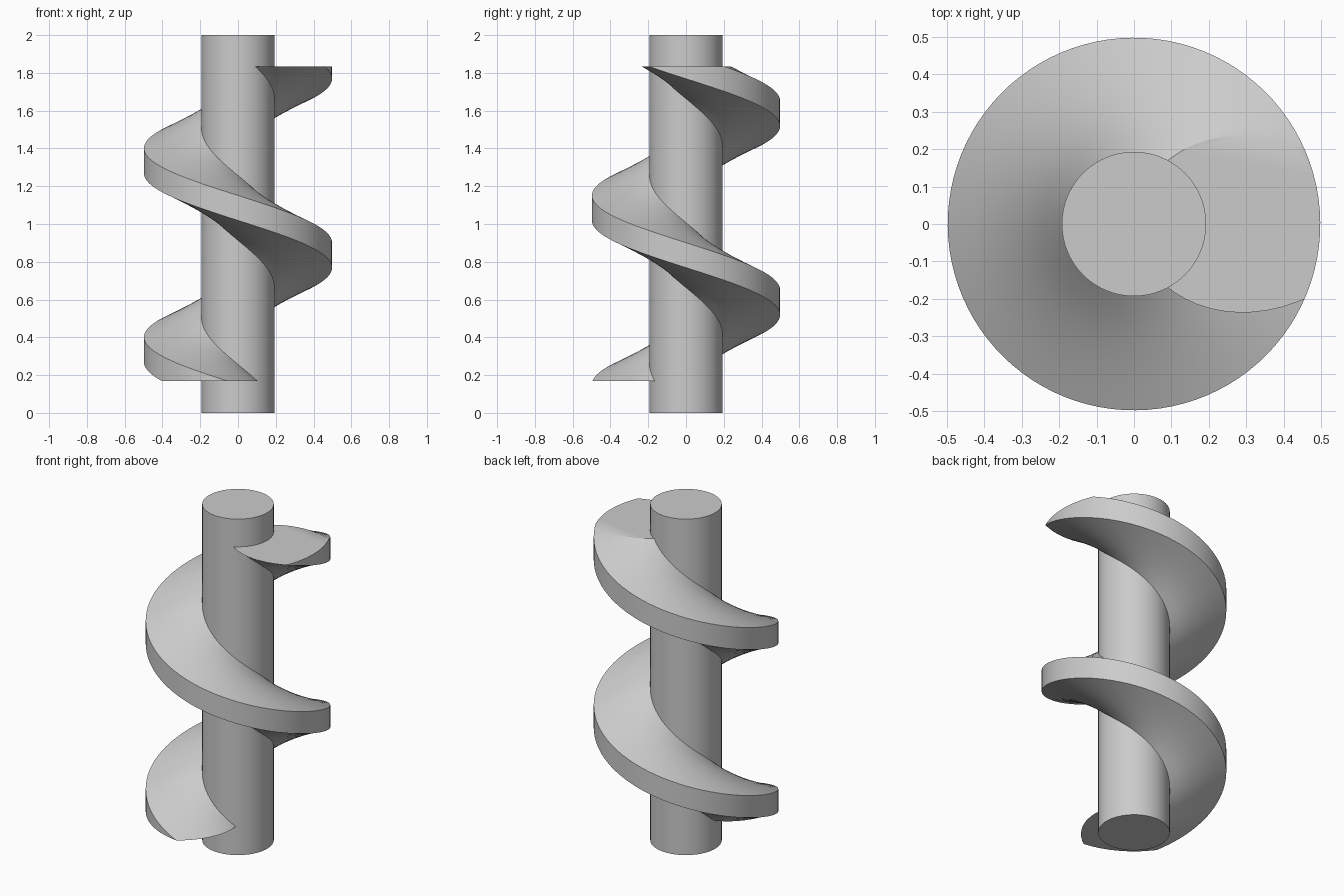
import bpy, bmesh, math
from mathutils import Vector

cube = bpy.data.objects.get("Cube")
if cube:
    bpy.data.objects.remove(cube)

SHAFT_R, FLIGHT_R, ROOT_R = 0.193, 0.498, 0.18
CUT_LOW, CUT_HIGH = 0.17, 1.835
PHASE = 0.835          # height of the flight centre on the +x side
STEPS = 96             # steps per turn

steel = bpy.data.materials.new("grey_steel")
steel.use_nodes = True
colour = (0.6, 0.6, 0.6, 1)
steel.diffuse_color = colour
steel.node_tree.nodes["Principled BSDF"].inputs["Base Color"].default_value = colour


def finish(obj):
    obj.data.materials.clear()
    obj.data.materials.append(steel)
    bpy.ops.object.select_all(action="DESELECT")
    obj.select_set(True)
    bpy.context.view_layer.objects.active = obj
    bpy.ops.object.shade_smooth_by_angle(angle=math.radians(30))


# Central shaft
bpy.ops.mesh.primitive_cylinder_add(vertices=64, radius=SHAFT_R, depth=2, location=(0, 0, 1))
shaft = bpy.context.object
shaft.name = "shaft"
finish(shaft)


# Flight section: thick at the shaft, thin at the rim
def half_thickness(r):
    t = (r - SHAFT_R) / (FLIGHT_R - SHAFT_R)
    return 0.172 + (0.066 - 0.172) * t


radii = [ROOT_R + (FLIGHT_R - ROOT_R) * i / 5 for i in range(6)]
section = [(r, half_thickness(r)) for r in radii]
section += [(r, -half_thickness(r)) for r in reversed(radii)]

# Sweep the section along a left-handed helix with a pitch of one unit
bm = bmesh.new()
rings = []
for i in range(int(-0.1 * STEPS), int(2.1 * STEPS) + 1):
    centre = i / STEPS
    angle = math.tau * (PHASE - centre)
    rings.append([bm.verts.new((r * math.cos(angle), r * math.sin(angle), centre + h))
                  for r, h in section])
count = len(section)
for low, high in zip(rings, rings[1:]):
    for j in range(count):
        k = (j + 1) % count
        bm.faces.new((low[j], low[k], high[k], high[j]))
bm.faces.new(rings[0])
bm.faces.new(rings[-1])
bmesh.ops.recalc_face_normals(bm, faces=bm.faces)

# Trim both ends flat and cap them
for height, direction in ((CUT_LOW, -1), (CUT_HIGH, 1)):
    cut = bmesh.ops.bisect_plane(bm, geom=bm.verts[:] + bm.edges[:] + bm.faces[:],
                                 plane_co=Vector((0, 0, height)),
                                 plane_no=Vector((0, 0, direction)), clear_outer=True)
    rim = [e for e in cut["geom_cut"] if isinstance(e, bmesh.types.BMEdge)]
    bmesh.ops.edgeloop_fill(bm, edges=rim)
bmesh.ops.recalc_face_normals(bm, faces=bm.faces)

mesh = bpy.data.meshes.new("spiral_flight")
bm.to_mesh(mesh)
bm.free()
flight = bpy.data.objects.new("spiral_flight", mesh)
bpy.context.collection.objects.link(flight)
finish(flight)
